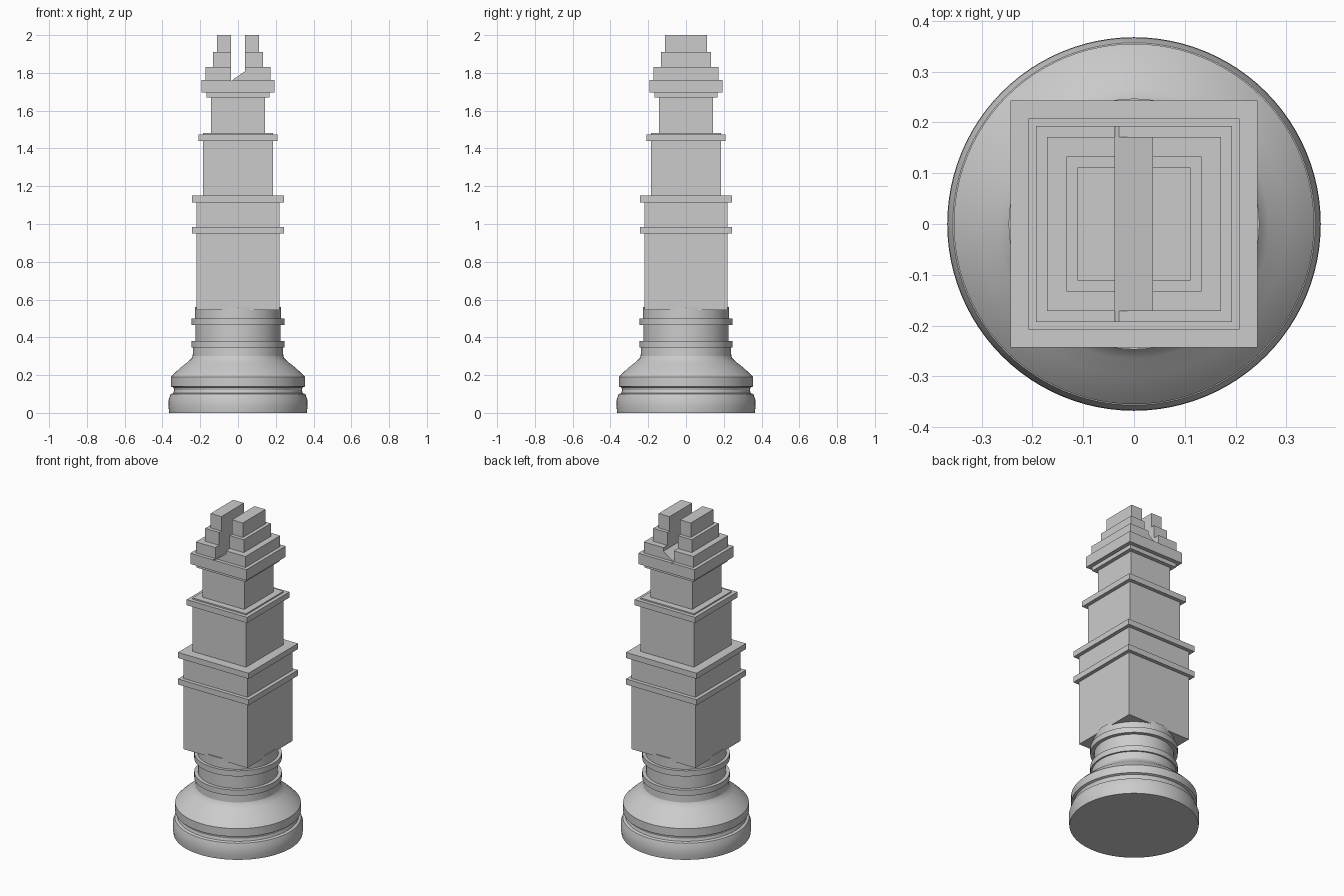
import bpy, bmesh, math

cube = bpy.data.objects.get("Cube")
if cube:
    bpy.data.objects.remove(cube, do_unlink=True)

stone = bpy.data.materials.new("grey_stone")
stone.use_nodes = True
GREY = (0.6, 0.6, 0.6, 1)
stone.diffuse_color = GREY
stone.node_tree.nodes["Principled BSDF"].inputs["Base Color"].default_value = GREY


def finish(name, bm):
    bmesh.ops.recalc_face_normals(bm, faces=bm.faces)
    mesh = bpy.data.meshes.new(name)
    bm.to_mesh(mesh)
    bm.free()
    mesh.materials.append(stone)
    ob = bpy.data.objects.new(name, mesh)
    bpy.context.collection.objects.link(ob)
    return ob


def lathe(name, profile, sides=96):
    """Round part turned from (radius, height) points, capped at both ends."""
    bm = bmesh.new()
    rings = []
    for r, z in profile:
        rings.append([bm.verts.new((r * math.cos(a), r * math.sin(a), z))
                      for a in (math.tau * i / sides for i in range(sides))])
    for low, high in zip(rings, rings[1:]):
        for i in range(sides):
            j = (i + 1) % sides
            bm.faces.new((low[i], low[j], high[j], high[i]))
    bm.faces.new(rings[0])
    bm.faces.new(rings[-1])
    ob = finish(name, bm)
    bpy.ops.object.select_all(action="DESELECT")
    ob.select_set(True)
    bpy.context.view_layer.objects.active = ob
    bpy.ops.object.shade_smooth_by_angle(angle=math.radians(25))
    return ob


def prism(name, outline, depth):
    """Outline in x and z, extruded along y."""
    bm = bmesh.new()
    ends = [[bm.verts.new((x, y, z)) for x, z in outline] for y in (-depth, depth)]
    n = len(outline)
    for i in range(n):
        j = (i + 1) % n
        bm.faces.new((ends[0][i], ends[0][j], ends[1][j], ends[1][i]))
    for end in ends:
        bm.faces.new(end)
    return finish(name, bm)


def square_stack(name, tiers):
    """One solid of stepped square tiers: (half width, bottom, top)."""
    bm = bmesh.new()
    rings = []
    for h, z0, z1 in tiers:
        for z in (z0, z1):
            rings.append([bm.verts.new((sx * h, sy * h, z))
                          for sx, sy in ((-1, -1), (1, -1), (1, 1), (-1, 1))])
    for low, high in zip(rings, rings[1:]):
        for i in range(4):
            j = (i + 1) % 4
            bm.faces.new((low[i], low[j], high[j], high[i]))
    bm.faces.new(rings[0])
    bm.faces.new(rings[-1])
    return finish(name, bm)


# Round foot with a groove and a domed shoulder
lathe("round_base", [
    (0.364, 0), (0.368, 0.03), (0.367, 0.07), (0.357, 0.10), (0.342, 0.105),
    (0.338, 0.12), (0.342, 0.135), (0.355, 0.14), (0.355, 0.19),
    (0.338, 0.208), (0.30, 0.243), (0.265, 0.27), (0.245, 0.289), (0.24, 0.30)])

# Ringed neck
lathe("round_neck", [
    (0.24, 0.30), (0.238, 0.345), (0.247, 0.345), (0.247, 0.38),
    (0.225, 0.38), (0.225, 0.465), (0.247, 0.465), (0.247, 0.50),
    (0.228, 0.50), (0.228, 0.56)])

# Square shaft with projecting bands
square_stack("square_shaft", [
    (0.22, 0.545, 0.95), (0.243, 0.95, 0.985), (0.22, 0.985, 1.115),
    (0.243, 1.115, 1.15), (0.185, 1.15, 1.44), (0.208, 1.44, 1.475),
    (0.185, 1.475, 1.483), (0.144, 1.483, 1.67)])

# Stepped crown, split by a slot with a sloping floor
crown = square_stack("stepped_crown", [
    (0.168, 1.67, 1.695), (0.193, 1.695, 1.762), (0.171, 1.762, 1.83),
    (0.133, 1.83, 1.91), (0.111, 1.91, 2.0)])
slot = prism("slot_cutter", [(-0.037, 1.757), (0.036, 1.808), (0.036, 2.1), (-0.037, 2.1)], 0.3)
slot.hide_render = True
slot.hide_set(True)
cut = crown.modifiers.new("slot", "BOOLEAN")
cut.operation = "DIFFERENCE"
cut.solver = "EXACT"
cut.object = slot
